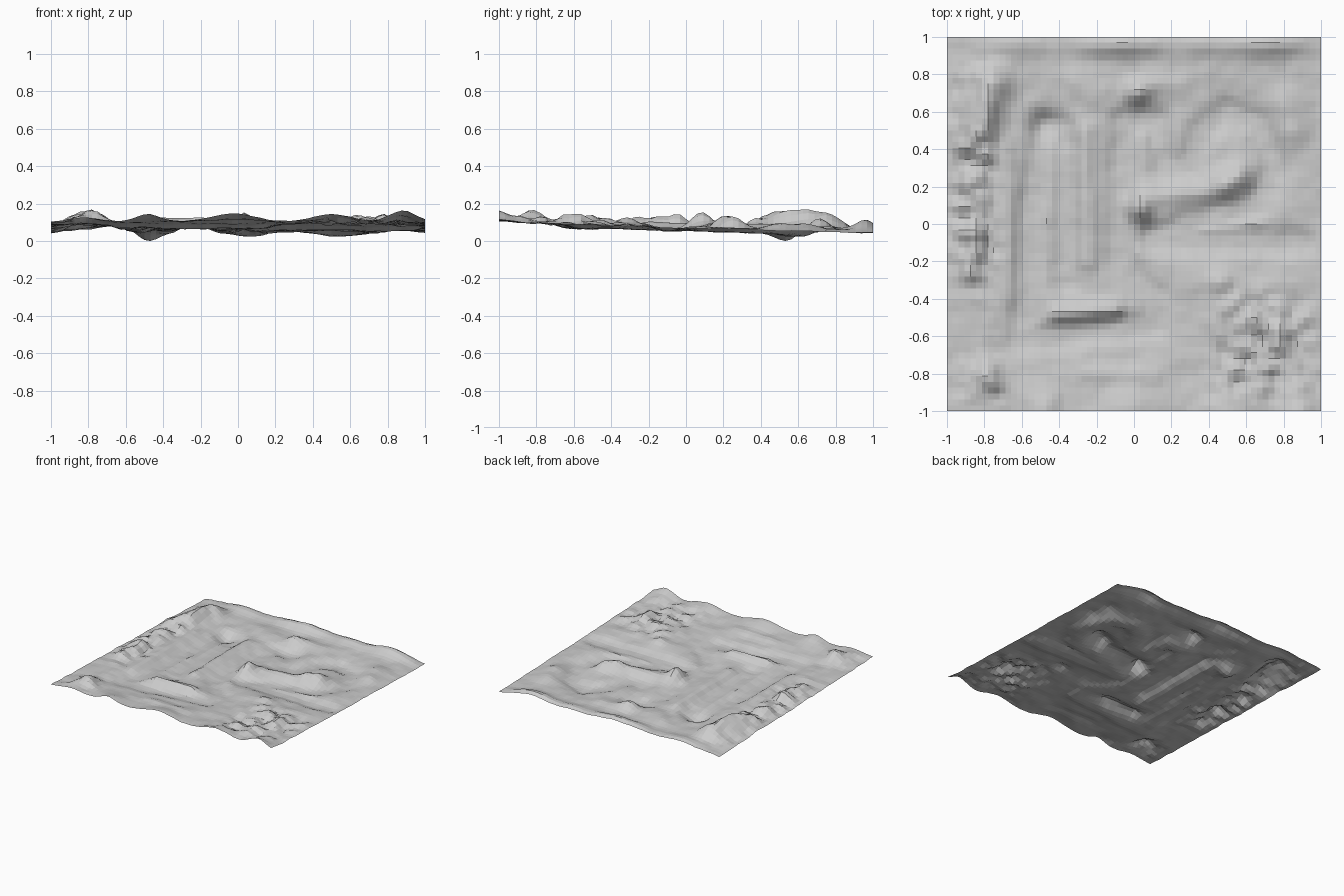
import bpy, bmesh, math
from mathutils import Vector, noise

N = 64  # grid cells per side

# winding valley floor (x, y)
VALLEY = [(0.9, -0.1), (0.1, -0.08), (0.35, 0.02), (0.65, 0.1), (0.76, 0.3), (0.66, 0.53),
          (0.5, 0.6), (0.36, 0.5), (0.28, 0.3), (0.17, 0.3), (0.12, 0.55), (-0.05, 0.55),
          (-0.08, -0.2), (0.12, -0.4), (0.1, -0.54), (-0.6, -0.62), (-0.56, 0.0),
          (-0.47, 0.53), (-0.38, 0.5), (-0.36, -0.3)]

# hollows in the valley: x, y, depth, radius
HOLLOWS = [(-0.48, 0.53, 0.04, 0.07), (0.06, 0.55, 0.018, 0.1), (0.55, 0.57, 0.018, 0.14)]

# ridges: x1, y1, x2, y2, height, half width
RIDGES = [
    (0.03, 0.07, 0.03, 0.08, 0.075, 0.06),
    (0.05, 0.14, 0.45, 0.18, 0.022, 0.06),
    (0.5, 0.22, 0.55, 0.25, 0.055, 0.07),
    (0.02, 0.7, 0.02, 0.71, 0.055, 0.06),
    (0.1, 0.74, 0.25, 0.74, 0.02, 0.06),
    (-0.4, -0.48, -0.1, -0.46, 0.04, 0.05),
    (-0.27, 0.5, -0.25, -0.2, 0.022, 0.05),
    (-0.68, 0.4, -0.66, -0.4, 0.018, 0.05),
    (0.3, -0.3, 0.5, -0.35, 0.015, 0.1),
    (0.85, 0.5, 0.8, 0.65, 0.025, 0.08),
    (-0.3, 0.75, -0.2, 0.7, 0.02, 0.08),
    (-0.84, 0.5, -0.76, 0.75, 0.085, 0.1),
    (-0.88, -0.25, -0.84, -0.05, 0.04, 0.06),
    (-0.87, 0.1, -0.85, 0.35, 0.035, 0.06),
    (-0.8, -0.81, -0.78, -0.81, 0.06, 0.07),
    (0.45, -0.3, 0.47, -0.3, 0.025, 0.05),
    (0.5, -0.5, 0.8, -0.6, 0.025, 0.1),
    (-0.25, -0.8, 0.12, -0.8, 0.014, 0.05),
]

# mounds on the front and back rims: x, height, half width
FRONT_RIM = [(-0.8, 0.02, 0.1), (-0.48, 0.04, 0.09), (-0.03, 0.045, 0.16),
             (0.5, 0.035, 0.16), (0.88, 0.055, 0.1)]
BACK_RIM = [(-0.6, 0.03, 0.15), (-0.05, 0.05, 0.25), (0.35, 0.02, 0.1), (0.7, 0.05, 0.2)]

# rocky patches: x, y, half sizes, roughness
ROCKS = [(-0.85, 0.25, 0.13, 0.65, 0.045), (0.7, -0.65, 0.27, 0.3, 0.045),
         (-0.82, -0.82, 0.15, 0.12, 0.03)]


def bell(d, w):
    return math.exp(-(d / w) ** 2)


def seg_dist(x, y, x1, y1, x2, y2):
    dx, dy = x2 - x1, y2 - y1
    q = dx * dx + dy * dy
    t = max(0, min(1, ((x - x1) * dx + (y - y1) * dy) / q)) if q else 0
    return math.hypot(x - x1 - t * dx, y - y1 - t * dy)


def height(x, y):
    z = 0.08 - 0.021 * y
    # valley with a flat floor and banks
    d = min(seg_dist(x, y, *a, *b) for a, b in zip(VALLEY, VALLEY[1:]))
    z -= 0.027 / (1 + (d / 0.075) ** 4)
    for hx, hy, h, r in HOLLOWS:
        z -= h * bell(math.hypot(x - hx, y - hy), r)
    for x1, y1, x2, y2, h, w in RIDGES:
        z += h * bell(seg_dist(x, y, x1, y1, x2, y2), w)
    # raised rims along front and back, lowered sides
    front, back = bell(y + 1, 0.12), bell(y - 0.96, 0.06)
    z += front * (0.002 + sum(h * bell(x - c, w) for c, h, w in FRONT_RIM))
    z += back * sum(h * bell(x - c, w) for c, h, w in BACK_RIM)
    z -= 0.018 * bell(1 - abs(x), 0.08) * (0.5 + 0.5 * y)
    # rocky patches and gentle undulation
    for cx, cy, sx, sy, r in ROCKS:
        m = math.exp(-((x - cx) / sx) ** 4 - ((y - cy) / sy) ** 4)
        z += r * m * (noise.noise(Vector((x * 11, y * 11, 3))) + 0.1)
    z += 0.008 * noise.noise(Vector((x * 5, y * 5, 7)))
    z += 0.005 * noise.noise(Vector((x * 13, y * 13, 2)))
    return z


# terrain sheet
bm = bmesh.new()
bmesh.ops.create_grid(bm, x_segments=N, y_segments=N, size=1)
for v in bm.verts:
    v.co.z = height(v.co.x, v.co.y)
# settle the deepest hollow onto the ground
low = min(v.co.z for v in bm.verts)
for v in bm.verts:
    v.co.z -= low * bell(math.hypot(v.co.x + 0.48, v.co.y - 0.53), 0.12)
mesh = bpy.data.meshes.new("terrain")
bm.to_mesh(mesh)
bm.free()
terrain = bpy.data.objects.new("terrain", mesh)
bpy.context.collection.objects.link(terrain)
